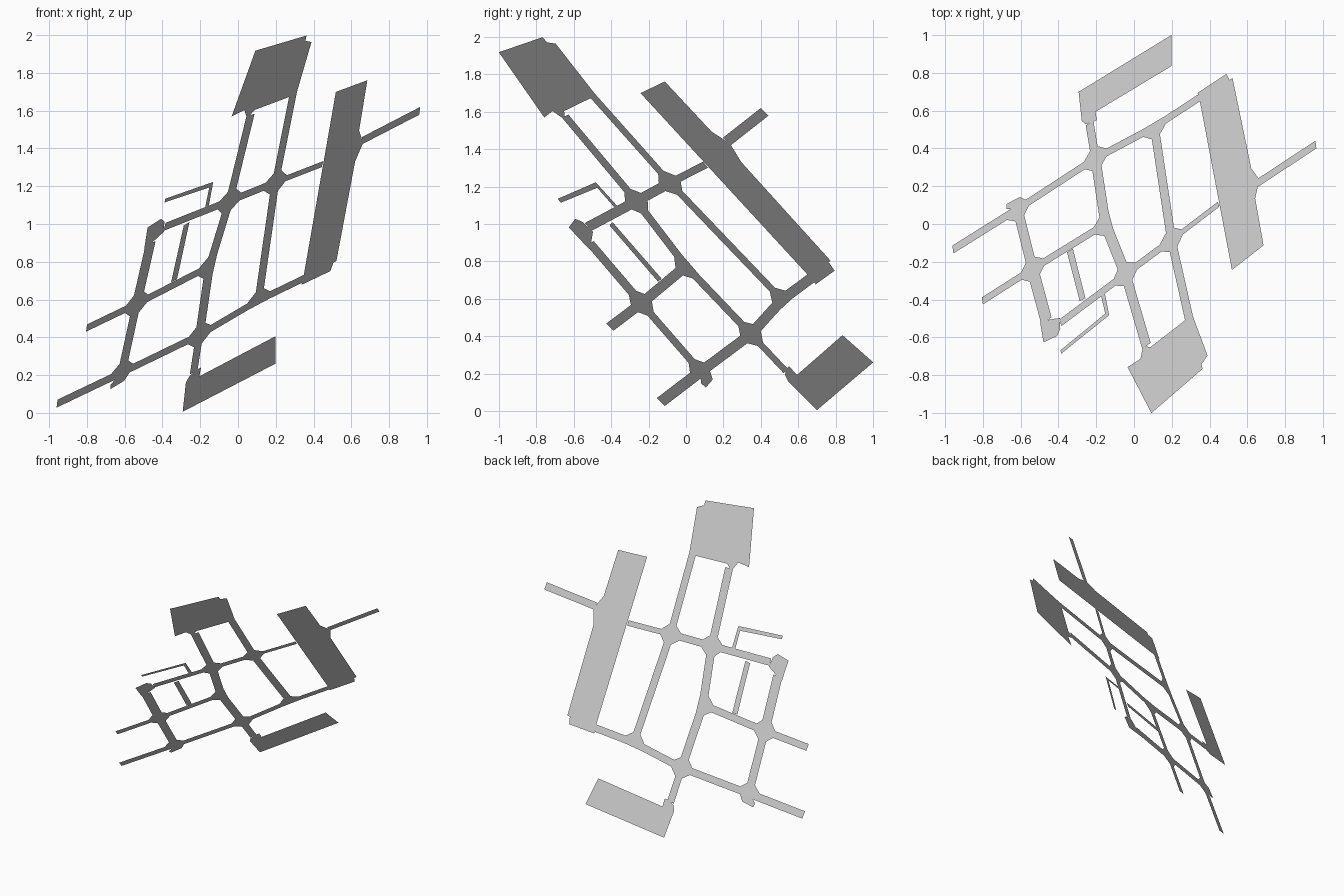
import bpy, bmesh, math
from mathutils import Vector

if "Cube" in bpy.data.objects:
    bpy.data.objects.remove(bpy.data.objects["Cube"])

# The whole street plan lies on one tilted plane: z = A + B*x + C*y
A, B, C = 0.935, 1.06, -0.885
NORMAL = Vector((-B, -C, 1)).normalized()
RADIUS = 0.075  # distance from a junction centre to its arm mouths


def on_plane(p):
    lift = p[2] if len(p) > 2 else 0
    return Vector((p[0], p[1], A + B * p[0] + C * p[1] + lift))


def make_object(name, polygons):
    bm = bmesh.new()
    for poly in polygons:
        bm.faces.new([bm.verts.new(p) for p in poly])
    bmesh.ops.remove_doubles(bm, verts=bm.verts, dist=0.0005)
    bm.normal_update()
    bmesh.ops.reverse_faces(bm, faces=[f for f in bm.faces if f.normal.dot(NORMAL) < 0])
    mesh = bpy.data.meshes.new(name)
    bm.to_mesh(mesh)
    bm.free()
    obj = bpy.data.objects.new(name, mesh)
    bpy.context.collection.objects.link(obj)
    return obj


def flat(name, points):
    return make_object(name, [[on_plane(p) for p in points]])


# Street nodes; j* are crossings, the rest are plain ends
nodes = {
    "j_w": (-0.616, 0.079), "j_n": (-0.204, 0.347), "j_ne": (0.108, 0.513),
    "j_sw": (-0.537, -0.238), "j_mid": (-0.151, 0.0), "j_s": (-0.045, -0.265),
    "j_se": (0.198, -0.085),
    "tip_w": (-0.958, -0.135, 0.01), "tip_sw": (-0.802, -0.407, 0.004),
    "tip_e": (0.962, 0.42, 0.016), "arm_e": (0.655, 0.218, 0.004),
    "end_ne": (0.352, 0.672), "end_e": (0.447, 0.104),
    "end_n": (-0.235, 0.534), "end_s": (0.066, -0.645), "end_se": (0.292, -0.503),
    "corner_x": (-0.463, -0.513), "corner_s": (-0.389, -0.522),
}
links = [
    ("tip_w", "j_w", 0.06), ("j_w", "j_n", 0.056), ("j_n", "j_ne", 0.056), ("j_ne", "end_ne", 0.056),
    ("tip_sw", "j_sw", 0.054), ("j_sw", "j_mid", 0.056),
    ("corner_s", "j_s", 0.056), ("j_s", "j_se", 0.056), ("j_se", "end_e", 0.042), ("arm_e", "tip_e", 0.058),
    ("j_w", "j_sw", 0.06), ("j_sw", "corner_x", 0.07),
    ("end_n", "j_n", 0.052), ("j_n", "j_mid", 0.062), ("j_mid", "j_s", 0.062), ("j_s", "end_s", 0.058),
    ("j_ne", "j_se", 0.055), ("j_se", "end_se", 0.052),
]

# Street strips, stopping at the junction mouths
strips, mouths = [], {}
for a, b, width in links:
    pa, pb = on_plane(nodes[a]), on_plane(nodes[b])
    d = (pb - pa).normalized()
    side = NORMAL.cross(d) * width / 2
    ends = []
    for name, p, out in ((a, pa, d), (b, pb, -d)):
        if name.startswith("j"):
            p = p + out * RADIUS
        ends.append(p)
        mouths.setdefault(name, []).extend([p + side, p - side])
    strips.append([ends[0] + side, ends[0] - side, ends[1] - side, ends[1] + side])
make_object("streets", strips)

# Chamfered crossings: mouth corners joined in order around the centre
ref = Vector((1, 0, B)).normalized()
ref2 = NORMAL.cross(ref)
crossings = []
for name, pts in mouths.items():
    if name.startswith("j"):
        c = on_plane(nodes[name])
        crossings.append(sorted(pts, key=lambda p: math.atan2((p - c).dot(ref2), (p - c).dot(ref))))
make_object("crossings", crossings)

# Wide spots in the streets
flat("west_bulge", [(-0.674, 0.08), (-0.674, 0.106), (-0.603, 0.143), (-0.566, 0.125), (-0.561, 0.09),
                    (-0.60, 0.075)])
flat("south_west_corner", [(-0.497, -0.515), (-0.479, -0.626), (-0.407, -0.592), (-0.390, -0.555),
                           (-0.392, -0.497), (-0.432, -0.503)])
flat("east_arm_flare", [(0.620, 0.295), (0.659, 0.240), (0.655, 0.200), (0.641, 0.135)])

# Narrow lanes
flat("inner_lane", [(-0.354, -0.150), (-0.323, -0.130), (-0.257, -0.393), (-0.287, -0.408)])
flat("back_alley", [(-0.176, -0.372), (-0.156, -0.360), (-0.131, -0.482), (-0.385, -0.686),
                    (-0.389, -0.668), (-0.152, -0.474)])

# Large paved areas
flat("north_yard", [(-0.293, 0.699), (0.199, 1.0), (0.199, 0.836), (-0.204, 0.593), (-0.196, 0.550),
                    (-0.214, 0.540), (-0.257, 0.528), (-0.276, 0.545)])
flat("east_yard", [(0.336, 0.693), (0.489, 0.794), (0.505, 0.762), (0.521, 0.772), (0.620, 0.295),
                   (0.641, 0.135), (0.685, -0.113), (0.518, -0.243), (0.347, 0.656)])
flat("south_yard", [(0.048, -0.645), (0.034, -0.714), (-0.034, -0.757), (0.092, -1.0), (0.363, -0.766),
                    (0.357, -0.742), (0.389, -0.696), (0.310, -0.484), (0.272, -0.508), (0.087, -0.651)])
